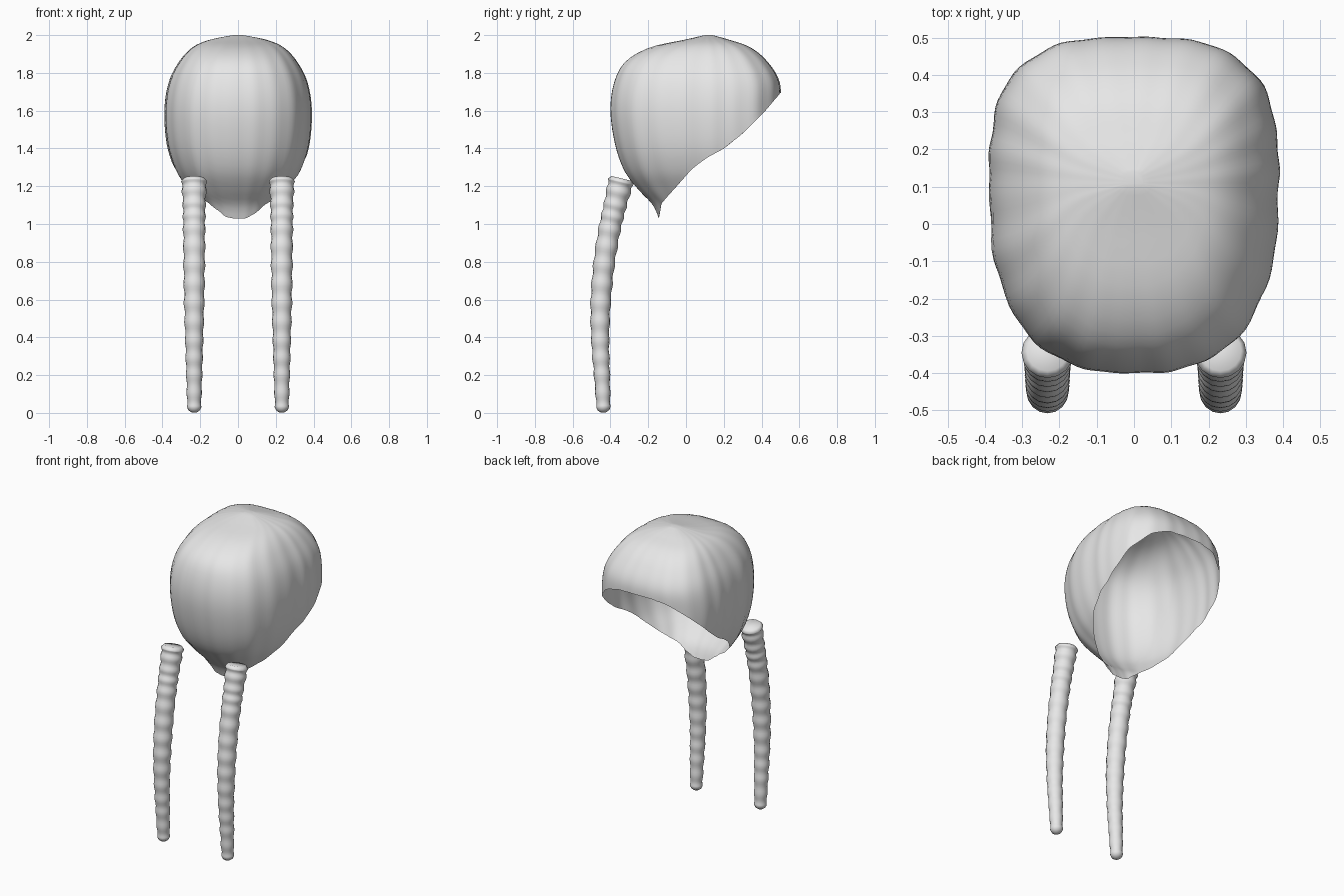
import bpy, bmesh, math
from mathutils import Vector

if "Cube" in bpy.data.objects:
    bpy.data.objects.remove(bpy.data.objects["Cube"])

grey = bpy.data.materials.new("light grey")
grey.use_nodes = True
COLOUR = (0.8, 0.8, 0.8, 1)
grey.diffuse_color = COLOUR
grey.node_tree.nodes["Principled BSDF"].inputs["Base Color"].default_value = COLOUR


def spline(points, s):
    """Smooth curve through points, s from 0 to len - 1."""
    last = len(points) - 1
    i = min(int(s), last - 1)
    t = s - i
    p0, p1, p2, p3 = (points[max(0, min(last, i + k))] for k in (-1, 0, 1, 2))
    return [b + t / 2 * (c - a + t * (2*a - 5*b + 4*c - d + t * (3*b - a - 3*c + d)))
            for a, b, c, d in zip(p0, p1, p2, p3)]


def add_object(name, bm):
    mesh = bpy.data.meshes.new(name)
    bm.to_mesh(mesh)
    bm.free()
    mesh.materials.append(grey)
    mesh.shade_smooth()
    obj = bpy.data.objects.new(name, mesh)
    bpy.context.collection.objects.link(obj)
    return obj


def bridge(bm, rings):
    n = len(rings[0])
    for a, b in zip(rings, rings[1:]):
        for j in range(n):
            k = (j + 1) % n
            bm.faces.new((a[j], b[j], b[k], a[k]))


# Hair cap sections from crown to tip: height, front y, back y, half width
SECTIONS = [(2.0, .10, .14, .025), (1.975, -.01, .23, .15), (1.935, -.19, .34, .24),
            (1.86, -.32, .43, .31), (1.75, -.38, .495, .365), (1.6, -.4, .5, .388),
            (1.42, -.375, .5, .375), (1.28, -.325, .46, .33), (1.18, -.25, .4, .265),
            (1.1, -.175, .3, .21), (1.02, -.14, .2, .18)]
# Opening edge seen from the side: y, height
RIM = [(-.145, 1.02), (-.13, 1.11), (-.05, 1.2), (.03, 1.29), (.1, 1.345),
       (.2, 1.4), (.3, 1.48), (.42, 1.6), (.5, 1.695)]
CENTRE_Y = .11


def rim_height(y):
    for (y0, z0), (y1, z1) in zip(RIM, RIM[1:]):
        if y < y1:
            return z0 + (z1 - z0) * max(0, (y - y0) / (y1 - y0))
    return RIM[-1][1]


def cap_point(angle, s):
    z, front, back, width = spline(SECTIONS, s)
    c, d = math.cos(angle), math.sin(angle)
    n = 3 if d > 0 else 2.6
    depth = back - CENTRE_Y if d > 0 else CENTRE_Y - front
    # Pleats run from the crown, and die out at the front centre line
    pleat = 1 + (.006 * math.sin(22 * angle) + .004 * math.sin(13 * angle)) * abs(c) ** .4
    r = pleat / (abs(c) ** n + abs(d) ** n) ** (1 / n)
    return Vector((width * c * r, CENTRE_Y + depth * d * r, z))


def rim_parameter(angle):
    s, end = 3.0, len(SECTIONS) - 1
    while s < end:
        p = cap_point(angle, s)
        if p.z <= rim_height(p.y):
            break
        s += .01
    return min(s, end)


COLUMNS, ROWS = 128, 32
bm = bmesh.new()
angles = [2 * math.pi * j / COLUMNS for j in range(COLUMNS)]
ends = [rim_parameter(a) for a in angles]
rings = [[bm.verts.new(cap_point(a, e * i / ROWS)) for a, e in zip(angles, ends)]
         for i in range(ROWS + 1)]
bridge(bm, rings)
bm.faces.new(rings[0])
add_object("hair_cap", bm)

# Braid path from top to bottom: y, height, radius
BRAID = [(-.345, 1.225, .066), (-.375, 1.1, .06), (-.405, .97, .058), (-.435, .78, .056),
         (-.452, .58, .053), (-.454, .38, .047), (-.445, .2, .042), (-.437, .03, .036)]
SIDES, STEPS, BULGES = 16, 90, 14


def build_braid(name, x):
    bm = bmesh.new()
    rings = []

    def ring(y, z, r, ty, tz):
        across = Vector((0, -tz, ty)).normalized()
        turns = [2 * math.pi * j / SIDES for j in range(SIDES)]
        rings.append([bm.verts.new(Vector((x, y, z)) + r * (math.cos(t) * Vector((1, 0, 0))
                      + math.sin(t) * across)) for t in turns])

    for i in range(STEPS + 1):
        f = i / STEPS
        s = f * (len(BRAID) - 1)
        y, z, r = spline(BRAID, s)
        y0, z0, _ = spline(BRAID, max(0, s - .1))
        y1, z1, _ = spline(BRAID, min(len(BRAID) - 1, s + .1))
        ty, tz = y1 - y0, z1 - z0
        r *= 1 + .055 * math.cos(2 * math.pi * BULGES * f)
        if i == 0:
            ring(y + .005, z + .016, r * .8, ty, tz)
        ring(y, z, r, ty, tz)
    # Rounded lower end
    ring(y, z - .016, r * .8, ty, tz)
    ring(y, z - .028, r * .35, ty, tz)
    bridge(bm, rings)
    bm.faces.new(rings[0])
    bm.faces.new(rings[-1])
    bmesh.ops.recalc_face_normals(bm, faces=bm.faces)
    add_object(name, bm)


build_braid("left_braid", .232)
build_braid("right_braid", -.232)
